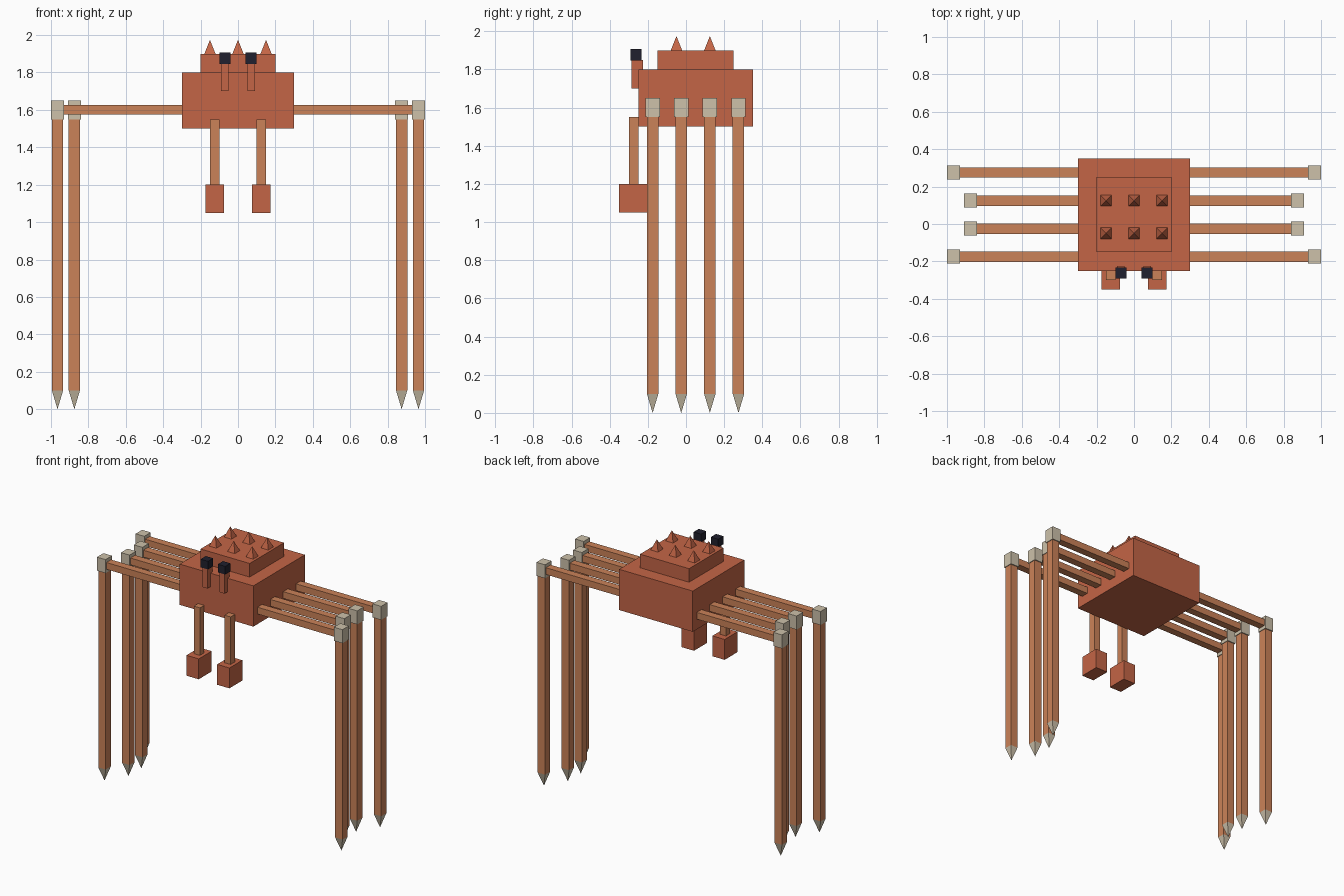
import bpy, bmesh
from mathutils import Vector

if "Cube" in bpy.data.objects:
    bpy.data.objects.remove(bpy.data.objects["Cube"])


def material(name, srgb):
    m = bpy.data.materials.new(name)
    lin = [(c / 255 / 12.92) if c < 10 else ((c / 255 + 0.055) / 1.055) ** 2.4 for c in srgb]
    m.diffuse_color = (*lin, 1)
    m.use_nodes = True
    m.node_tree.nodes["Principled BSDF"].inputs["Base Color"].default_value = m.diffuse_color
    return m


SHELL = material("shell red", (196, 101, 70))
LIMB = material("limb orange", (203, 130, 88))
BONE = material("bone", (205, 193, 170))
BLACK = material("eye black", (32, 32, 46))


def add_object(name, bm, mat):
    bmesh.ops.recalc_face_normals(bm, faces=bm.faces)
    mesh = bpy.data.meshes.new(name)
    bm.to_mesh(mesh)
    bm.free()
    mesh.materials.append(mat)
    ob = bpy.data.objects.new(name, mesh)
    bpy.context.collection.objects.link(ob)


def box(name, x, y, z, mat):
    """Box from (min, max) ranges."""
    bm = bmesh.new()
    bmesh.ops.create_cube(bm, size=1)
    for v in bm.verts:
        v.co = Vector([(r[0] + r[1]) / 2 + c * (r[1] - r[0]) for r, c in zip((x, y, z), v.co)])
    add_object(name, bm, mat)


def pyramid(name, x, y, base_z, tip_z, half, mat):
    """Square pyramid pointing up or down."""
    bm = bmesh.new()
    base = [bm.verts.new((x + a * half, y + b * half, base_z))
            for a, b in ((-1, -1), (1, -1), (1, 1), (-1, 1))]
    tip = bm.verts.new((x, y, tip_z))
    bm.faces.new(base)
    for i in range(4):
        bm.faces.new((base[i], base[(i + 1) % 4], tip))
    add_object(name, bm, mat)


def span(centre, half):
    return (centre - half, centre + half)


# Body and raised back plate
box("body", (-0.3, 0.3), (-0.25, 0.35), (1.5, 1.8), SHELL)
box("back_plate", (-0.2, 0.2), (-0.15, 0.25), (1.8, 1.9), SHELL)

# Spikes on the back
for x in (-0.15, 0, 0.15):
    for y in (-0.05, 0.125):
        pyramid("back_spike", x, y, 1.9, 1.975, 0.03, SHELL)

for side in (-1, 1):
    # Four legs per side: arm, joint, shin and pointed foot
    for y, reach in ((-0.175, 0.965), (-0.025, 0.875), (0.125, 0.875), (0.275, 0.965)):
        x = side * reach
        box("leg_arm", sorted((side * 0.3, x)), span(y, 0.0275), (1.575, 1.625), LIMB)
        box("leg_joint", span(x, 0.035), span(y, 0.0375), (1.55, 1.65), BONE)
        box("leg_shin", span(x, 0.03), span(y, 0.03), (0.1, 1.55), LIMB)
        pyramid("leg_foot", x, y, 0.1, 0, 0.03, BONE)

    # Claw arm and claw
    x = side * 0.125
    box("claw_arm", span(x, 0.025), (-0.3, -0.25), (1.2, 1.55), LIMB)
    box("claw", span(x, 0.05), (-0.35, -0.2), (1.05, 1.2), SHELL)

    # Eye stalk and eye
    x = side * 0.07
    box("eye_stalk", span(x, 0.02), (-0.285, -0.225), (1.7, 1.85), SHELL)
    box("eye", span(x, 0.03), span(-0.262, 0.03), (1.846, 1.906), BLACK)
